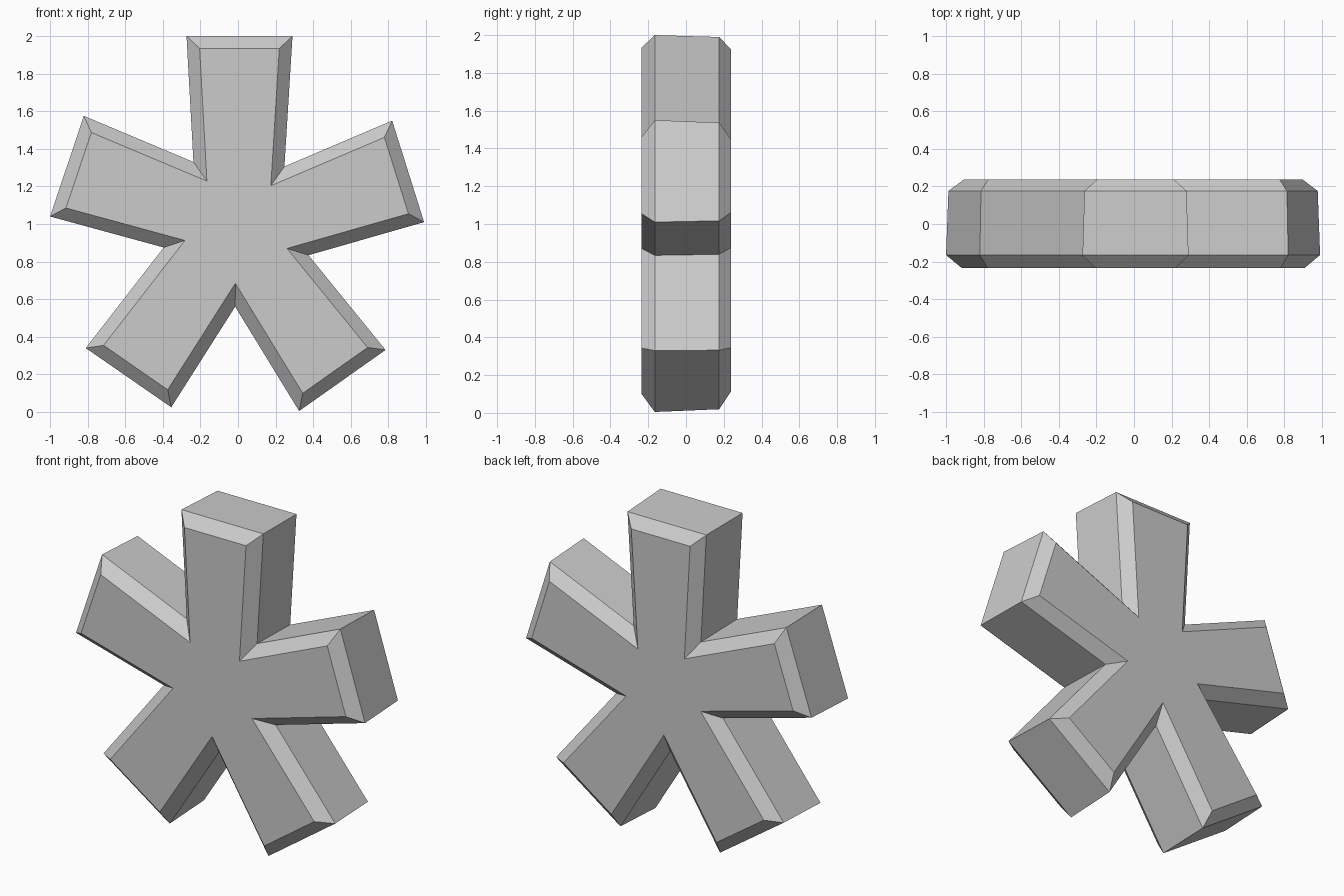
import bpy
import bmesh
from mathutils import Vector

if "Cube" in bpy.data.objects:
    bpy.data.objects.remove(bpy.data.objects["Cube"], do_unlink=True)

# Single grey material
grey = bpy.data.materials.new("light_grey")
grey.use_nodes = True
colour = (0.6, 0.6, 0.6, 1)
grey.diffuse_color = colour
grey.node_tree.nodes["Principled BSDF"].inputs["Base Color"].default_value = colour

# Star outline in x, z: two tips and one valley per arm, clockwise from the top
OUTLINE = [Vector(p) for p in (
    (-0.274, 2.0), (0.29, 2.0), (0.247, 1.306),
    (0.82, 1.55), (0.99, 1.01), (0.375, 0.834),
    (0.785, 0.33), (0.325, 0.005), (-0.015, 0.56),
    (-0.355, 0.025), (-0.81, 0.34), (-0.395, 0.875),
    (-1.0, 1.04), (-0.82, 1.575), (-0.237, 1.33))]


def inset(points, distance):
    """Move every edge of a clockwise outline inward, with mitred corners."""
    result = []
    for i, p in enumerate(points):
        a = (p - points[i - 1]).normalized()
        b = (points[(i + 1) % len(points)] - p).normalized()
        na, nb = Vector((a.y, -a.x)), Vector((b.y, -b.x))
        result.append(p + (na + nb) * distance / (1 + na.dot(nb)))
    return result


# Rings from front to back: depth and inset (bevelled rims, slight draft)
RINGS = ((-0.235, 0.066), (-0.165, 0), (0.176, 0.01), (0.238, 0.075))

bm = bmesh.new()
rings = [[bm.verts.new((p.x, y, p.y)) for p in inset(OUTLINE, d)] for y, d in RINGS]
bm.faces.new(rings[0])
bm.faces.new(rings[-1])
for near, far in zip(rings, rings[1:]):
    for i in range(len(near)):
        bm.faces.new((near[i - 1], near[i], far[i], far[i - 1]))
bmesh.ops.recalc_face_normals(bm, faces=bm.faces)

mesh = bpy.data.meshes.new("five_armed_star")
bm.to_mesh(mesh)
bm.free()
mesh.materials.append(grey)
star = bpy.data.objects.new("five_armed_star", mesh)
bpy.context.collection.objects.link(star)
